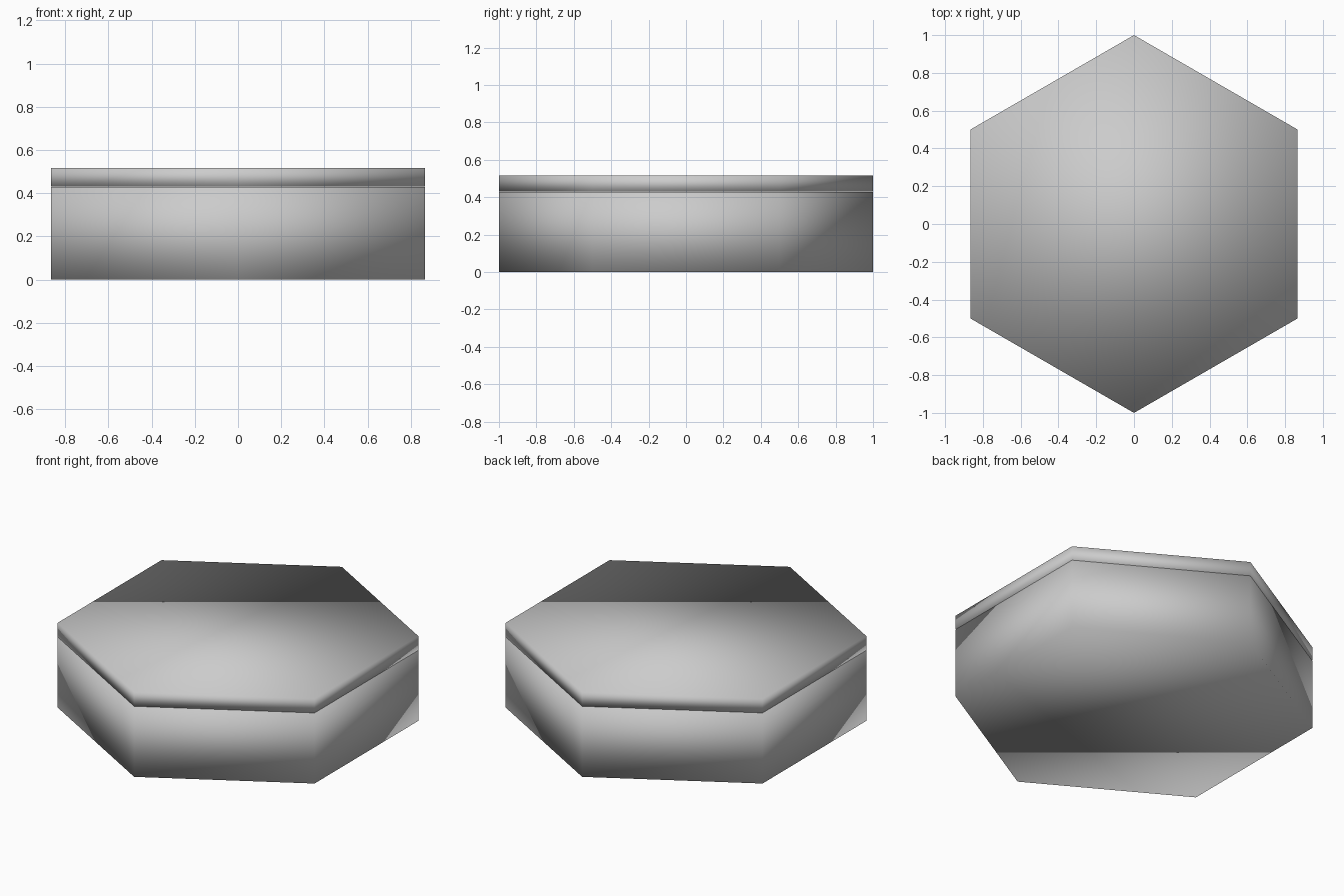
import bpy
import math

if "Cube" in bpy.data.objects:
    bpy.data.objects.remove(bpy.data.objects["Cube"])


def hex_prism(name, z0, z1, radius=1.0):
    """Six-sided solid with corners on the y axis and shared smooth normals."""
    ring = [(radius * math.sin(math.radians(60 * i)),
             radius * math.cos(math.radians(60 * i))) for i in range(6)]
    verts = [(x, y, z) for z in (z0, z1) for x, y in ring]
    # bottom winds clockwise seen from above, top is reversed to face up
    faces = [tuple(range(6)), tuple(reversed(range(6, 12)))]
    for i in range(6):
        j = (i + 1) % 6
        faces.append((i, i + 6, j + 6, j))
    mesh = bpy.data.meshes.new(name)
    mesh.from_pydata(verts, [], faces)
    mesh.polygons.foreach_set("use_smooth", [True] * len(faces))
    mesh.update()
    obj = bpy.data.objects.new(name, mesh)
    bpy.context.collection.objects.link(obj)
    return obj


# Thick lower body of the tile
hex_prism("tile_base", 0.0, 0.428)

# Thin slab on top, separated by a hairline seam
hex_prism("tile_top_slab", 0.43, 0.516)
